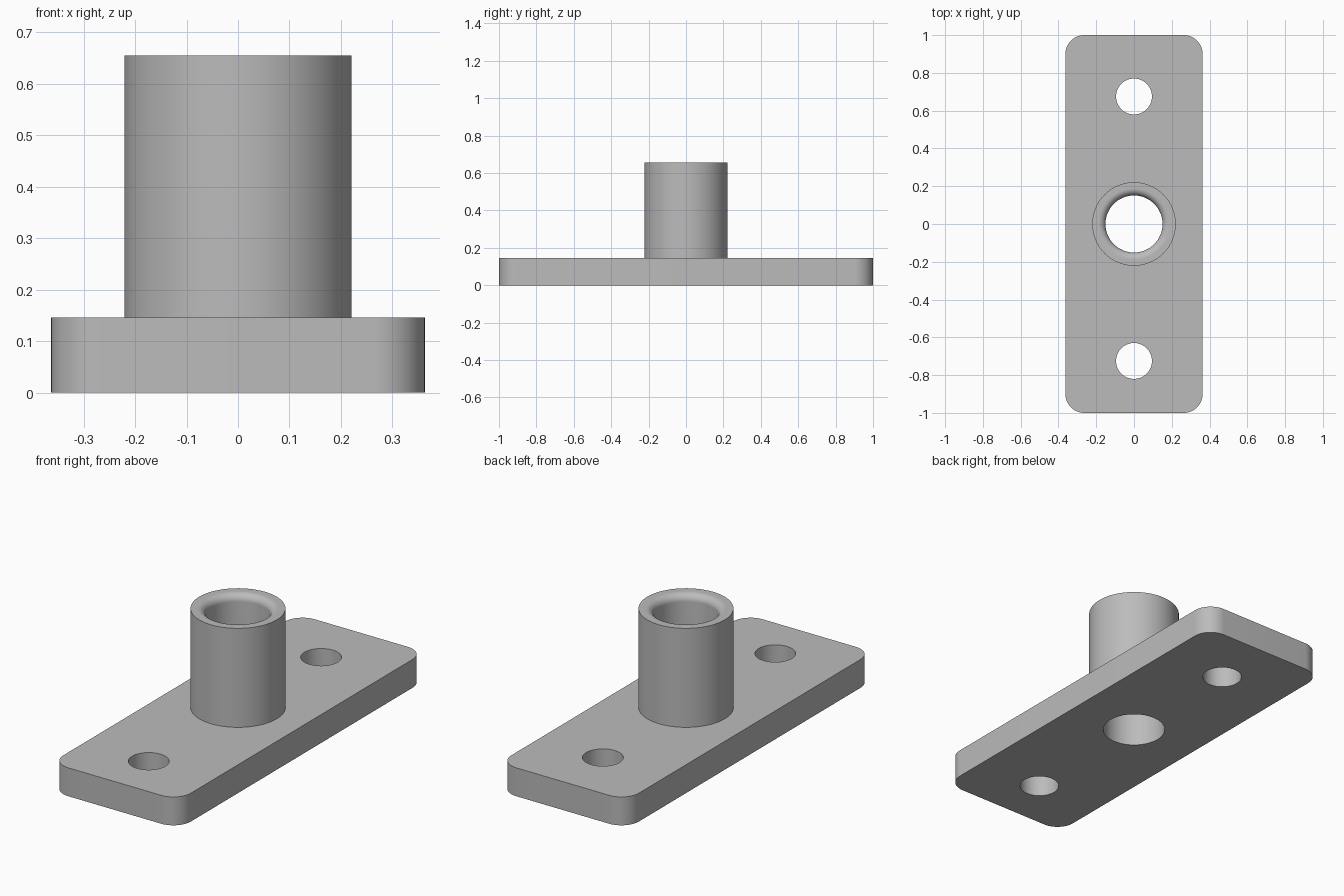
import bpy
import bmesh
from math import cos, sin, pi, radians

cube = bpy.data.objects.get("Cube")
if cube:
    bpy.data.objects.remove(cube)

HALF_W, PLATE_H, CORNER = 0.363, 0.146, 0.1
POST_R, POST_TOP = 0.221, 0.655
BORE_R, FLARE = 0.151, 0.037
HOLE_R, HOLE_YS = 0.095, (0.675, -0.725)
SEGMENTS = 96

grey = bpy.data.materials.new("grey metal")
grey.use_nodes = True
COLOUR = (0.5, 0.5, 0.5, 1)
grey.diffuse_color = COLOUR
grey.node_tree.nodes["Principled BSDF"].inputs["Base Color"].default_value = COLOUR


def make_object(name, bm):
    bmesh.ops.recalc_face_normals(bm, faces=bm.faces[:])
    mesh = bpy.data.meshes.new(name)
    bm.to_mesh(mesh)
    bm.free()
    mesh.materials.append(grey)
    obj = bpy.data.objects.new(name, mesh)
    bpy.context.collection.objects.link(obj)
    return obj


def turned_solid(name, profile, y=0):
    """Closed solid made of stacked circles, given as (radius, z)."""
    bm = bmesh.new()
    angles = [2 * pi * i / SEGMENTS for i in range(SEGMENTS)]
    rings = [[bm.verts.new((r * cos(a), y + r * sin(a), z)) for a in angles]
             for r, z in profile]
    for low, high in zip(rings, rings[1:]):
        for i in range(SEGMENTS):
            j = (i + 1) % SEGMENTS
            bm.faces.new((low[i], low[j], high[j], high[i]))
    bm.faces.new(rings[0])
    bm.faces.new(rings[-1])
    return make_object(name, bm)


# Base plate with rounded corners
bm = bmesh.new()
bmesh.ops.create_cube(bm, size=1)
for v in bm.verts:
    v.co = (v.co.x * 2 * HALF_W, v.co.y * 2, (v.co.z + 0.5) * PLATE_H)
uprights = [e for e in bm.edges if abs(e.verts[0].co.z - e.verts[1].co.z) > 0.01]
bmesh.ops.bevel(bm, geom=uprights, offset=CORNER, segments=16, profile=0.5,
                affect='EDGES')
plate = make_object("base_plate_with_post", bm)

# Post, and the bore with its rounded mouth
post = turned_solid("post", [(POST_R, PLATE_H / 2), (POST_R, POST_TOP)])
mouth = [(BORE_R + FLARE * (1 - cos(a)), POST_TOP - FLARE + FLARE * sin(a))
         for a in [pi / 2 * i / 12 for i in range(13)]]
bore = turned_solid("bore_cutter", [(BORE_R, -0.1)] + mouth
                    + [(BORE_R + FLARE, POST_TOP + 0.1)])

# Screw holes
holes = [turned_solid("screw_hole_cutter", [(HOLE_R, -0.1), (HOLE_R, 0.3)], y)
         for y in HOLE_YS]

# Join the post, cut the holes, and keep the finished mesh
tools = [(post, 'UNION'), (bore, 'DIFFERENCE')] + [(h, 'DIFFERENCE') for h in holes]
for tool, operation in tools:
    mod = plate.modifiers.new(tool.name, 'BOOLEAN')
    mod.object, mod.operation, mod.solver = tool, operation, 'EXACT'
    tool.hide_render = True
depsgraph = bpy.context.evaluated_depsgraph_get()
finished = bpy.data.meshes.new_from_object(plate.evaluated_get(depsgraph))
plate.modifiers.clear()
plate.data = finished
for tool, _ in tools:
    bpy.data.objects.remove(tool)

# Smooth round walls, crisp rims
bpy.ops.object.select_all(action='DESELECT')
plate.select_set(True)
bpy.context.view_layer.objects.active = plate
bpy.ops.object.shade_smooth_by_angle(angle=radians(30))
